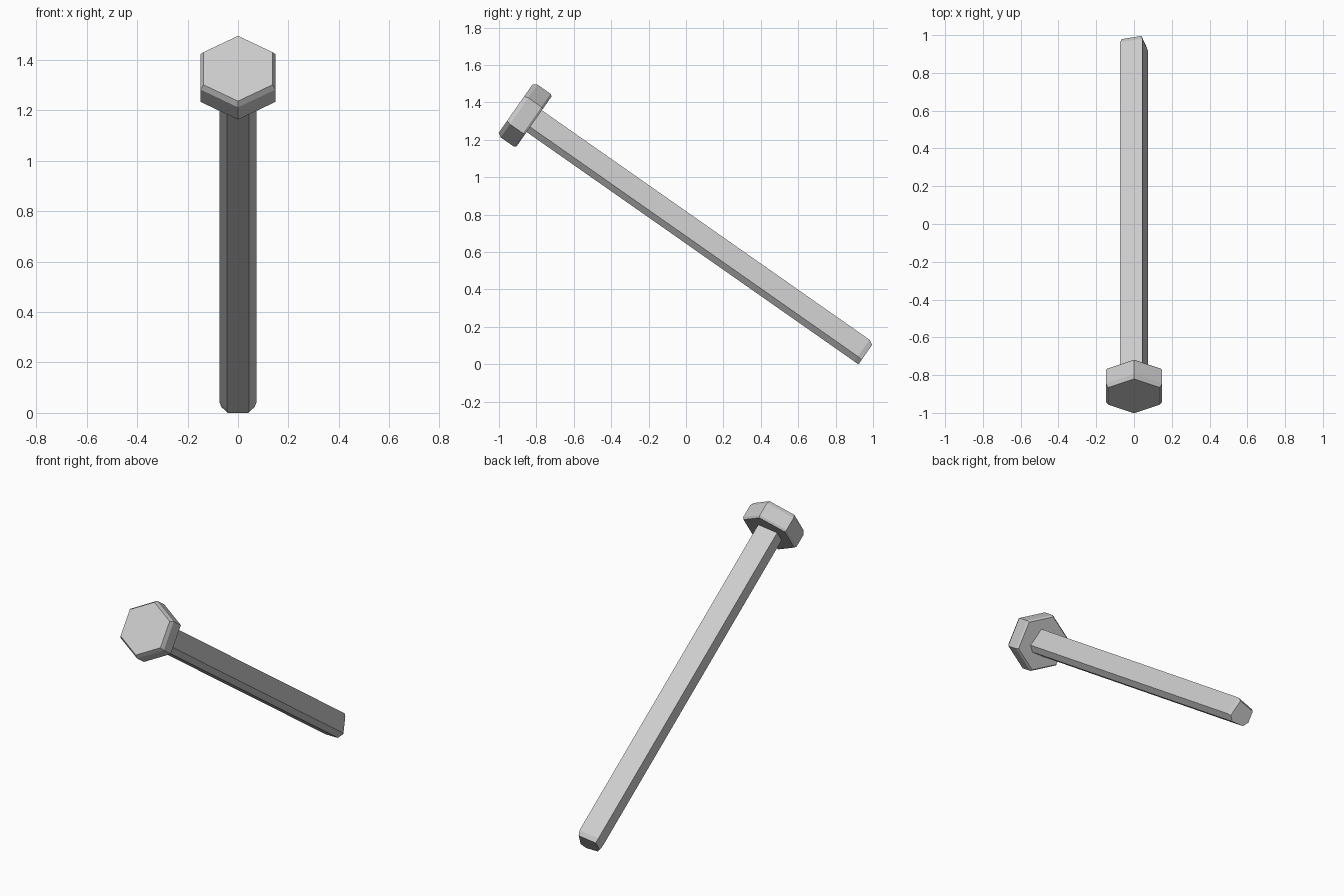
import bpy, bmesh
from math import sin, cos, radians, pi
from mathutils import Matrix

cube = bpy.data.objects.get("Cube")
if cube:
    bpy.data.objects.remove(cube)

steel = bpy.data.materials.new("light_grey_steel")
steel.use_nodes = True
grey = (0.6, 0.6, 0.6, 1)
steel.diffuse_color = grey
steel.node_tree.nodes["Principled BSDF"].inputs["Base Color"].default_value = grey

# Tilted frame: columns are sideways, up across the bolt, along the bolt
S, C = sin(radians(35)), cos(radians(35))
TILT = Matrix(((1, 0, 0), (0, S, C), (0, C, -S)))
BASE, MID = 0.528, 0.597


def loft(name, outline, rings):
    """Skin an outline through rings of (scale, centre height, position along bolt)."""
    bm = bmesh.new()
    loops = [[bm.verts.new(TILT @ Matrix.Translation((0, h, a)).to_translation()
                           + TILT @ Matrix.Scale(s, 3) @ Matrix.Translation((x, u, 0)).to_translation())
              for x, u in outline] for s, h, a in rings]
    n = len(outline)
    for lower, upper in zip(loops, loops[1:]):
        for i in range(n):
            j = (i + 1) % n
            bm.faces.new((lower[i], lower[j], upper[j], upper[i]))
    bm.faces.new(loops[0])
    bm.faces.new(loops[-1])
    bmesh.ops.recalc_face_normals(bm, faces=bm.faces)
    mesh = bpy.data.meshes.new(name)
    bm.to_mesh(mesh)
    bm.free()
    mesh.materials.append(steel)
    obj = bpy.data.objects.new(name, mesh)
    bpy.context.collection.objects.link(obj)
    return obj


# Hexagonal head with chamfered rims
hexagon = [(cos(pi / 6 + i * pi / 3), sin(pi / 6 + i * pi / 3)) for i in range(6)]
loft("bolt_head", hexagon,
     [(0.158, MID, -1.53), (0.172, MID, -1.507), (0.172, MID, -1.422), (0.163, MID, -1.41)])

# Uneven six-sided shank, tapering slightly at the tip
section = [(-0.044, 0), (0.044, 0), (0.073, 0.033),
           (0.044, 0.142), (-0.073, 0.11), (-0.073, 0.033)]
loft("bolt_shank", section,
     [(1, BASE, -1.415), (1, BASE, 0.729), (0.9, BASE, 0.756)])
